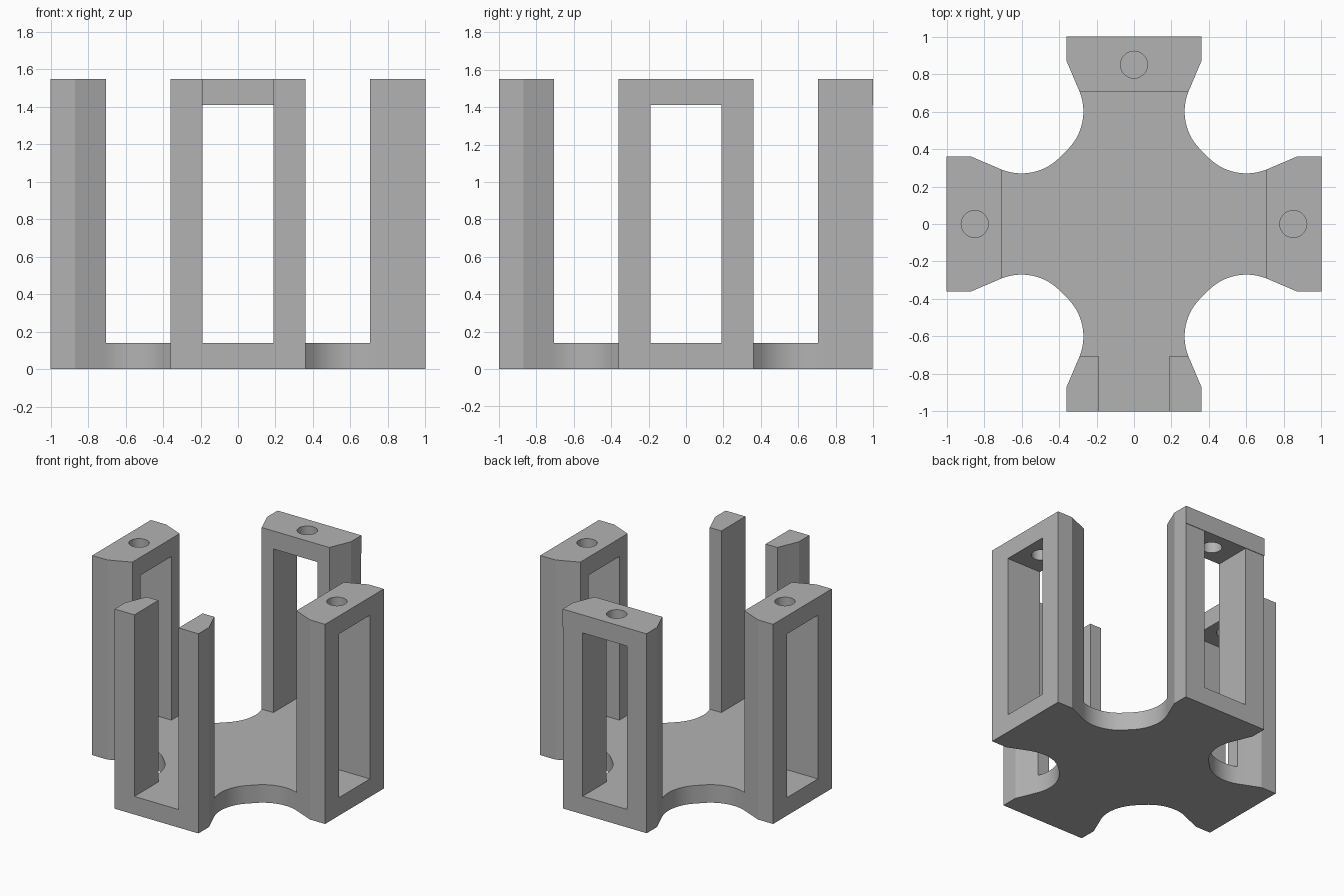
import bpy, bmesh, math
from mathutils import Matrix, Vector

old = bpy.data.objects.get("Cube")
if old:
    bpy.data.objects.remove(old, do_unlink=True)

FLOOR, LINTEL, TOP = 0.14, 1.41, 1.55
INNER, HALF, SLOT = 0.705, 0.36, 0.19

grey = bpy.data.materials.new("plain_grey")
grey.use_nodes = True
colour = (0.45, 0.45, 0.45, 1)
grey.diffuse_color = colour
grey.node_tree.nodes["Principled BSDF"].inputs["Base Color"].default_value = colour


def make_object(name, bm):
    bmesh.ops.recalc_face_normals(bm, faces=bm.faces)
    mesh = bpy.data.meshes.new(name)
    bm.to_mesh(mesh)
    bm.free()
    mesh.materials.append(grey)
    obj = bpy.data.objects.new(name, mesh)
    bpy.context.collection.objects.link(obj)
    return obj


def box(name, low, high):
    bm = bmesh.new()
    bmesh.ops.create_cube(bm, size=1)
    low, high = Vector(low), Vector(high)
    for v in bm.verts:
        v.co = (low + high) / 2 + v.co * (high - low)
    return make_object(name, bm)


def drill(name, x, y):
    bm = bmesh.new()
    bmesh.ops.create_cone(bm, cap_ends=True, segments=48, radius1=0.072, radius2=0.072,
                          depth=0.4, matrix=Matrix.Translation((x, y, TOP)))
    return make_object(name, bm)


# Cross outline: one quarter (arm edge, flare, rounded notch), turned four times
half_notch = [(1, HALF), (0.87, HALF)]
for i in range(15):
    a = math.radians(-67 - 68 * i / 14)
    half_notch.append((0.6 + 0.286 * math.cos(a), 0.556 + 0.286 * math.sin(a)))
quarter = half_notch + [(y, x) for x, y in reversed(half_notch)]

bm = bmesh.new()
verts = []
for k in range(4):
    turn = Matrix.Rotation(k * math.pi / 2, 3, 'Z')
    verts += [bm.verts.new(turn @ Vector((x, y, 0))) for x, y in quarter]
base = bm.faces.new(verts)
raised = bmesh.ops.extrude_face_region(bm, geom=[base])
bmesh.ops.translate(bm, vec=(0, 0, TOP),
                    verts=[g for g in raised["geom"] if isinstance(g, bmesh.types.BMVert)])
frame = make_object("cross_frame", bm)

# Central space, windows, open front slot, bolt holes and slight step under the back lintel
cutters = [
    box("core_cutter", (-INNER, -INNER, FLOOR), (INNER, INNER, 2)),
    box("side_window_cutter", (-1.2, -SLOT, FLOOR), (1.2, SLOT, LINTEL)),
    box("back_window_cutter", (-SLOT, 0, FLOOR), (SLOT, 1.2, LINTEL)),
    box("front_slot_cutter", (-SLOT, -1.2, FLOOR), (SLOT, 0, 2)),
    box("back_step_cutter", (-0.5, 0.996, -0.5), (0.5, 1.2, LINTEL)),
    drill("left_hole_cutter", 0.85, 0),
    drill("right_hole_cutter", -0.85, 0),
    drill("back_hole_cutter", 0, 0.85),
]
bpy.context.view_layer.objects.active = frame
for cutter in cutters:
    cutter.hide_render = True
    mod = frame.modifiers.new(cutter.name, 'BOOLEAN')
    mod.operation = 'DIFFERENCE'
    mod.solver = 'EXACT'
    mod.object = cutter
    bpy.ops.object.modifier_apply(modifier=mod.name)
    bpy.data.objects.remove(cutter, do_unlink=True)

# Smooth the notches and holes, keep the corners crisp
bpy.ops.object.select_all(action='DESELECT')
frame.select_set(True)
bpy.ops.object.shade_smooth_by_angle(angle=math.radians(20))
